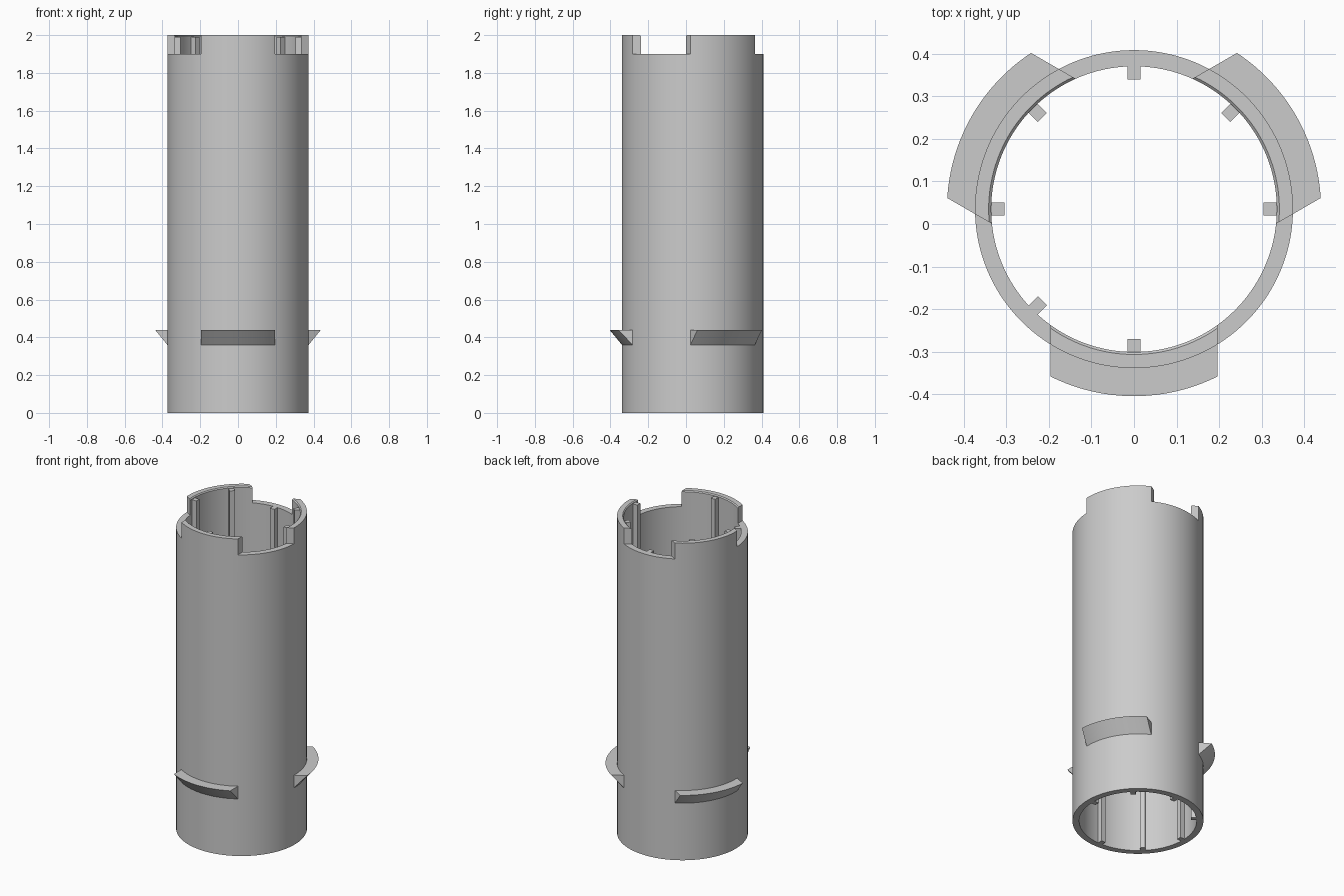
import bpy, bmesh
from math import sin, cos, asin, pi, radians
from mathutils import Matrix, Vector

cube = bpy.data.objects.get("Cube")
if cube:
    bpy.data.objects.remove(cube, do_unlink=True)

CENTRE = Vector((0, 0.035, 0))
R_OUT, R_IN = 0.374, 0.336
HEIGHT, NOTCH_Z = 2.0, 1.9
HALF = 0.197                      # half width of the raised tabs and clips
SEGMENTS = 144

grey = bpy.data.materials.new("light_grey")
grey.use_nodes = True
grey.diffuse_color = (0.6, 0.6, 0.6, 1)
grey.node_tree.nodes["Principled BSDF"].inputs["Base Color"].default_value = grey.diffuse_color


def finish(bm, name, turn=0):
    bmesh.ops.recalc_face_normals(bm, faces=bm.faces)
    mesh = bpy.data.meshes.new(name)
    bm.to_mesh(mesh)
    bm.free()
    mesh.transform(Matrix.Translation(CENTRE) @ Matrix.Rotation(radians(turn), 4, "Z"))
    mesh.materials.append(grey)
    obj = bpy.data.objects.new(name, mesh)
    bpy.context.collection.objects.link(obj)
    return obj


def smooth(obj):
    bpy.ops.object.select_all(action="DESELECT")
    obj.select_set(True)
    bpy.context.view_layer.objects.active = obj
    bpy.ops.object.shade_smooth_by_angle(angle=radians(30))


def sweep(bm, profile, angles_at, steps, closed):
    """Turn a closed (radius, z) profile about the z axis."""
    rings = []
    for i in range(steps):
        ring = []
        for r, z in profile:
            a = angles_at(r, i)
            ring.append(bm.verts.new((r * cos(a), r * sin(a), z)))
        rings.append(ring)
    n = len(profile)
    for i in range(steps if closed else steps - 1):
        a, b = rings[i], rings[(i + 1) % steps]
        for j in range(n):
            k = (j + 1) % n
            bm.faces.new((a[j], a[k], b[k], b[j]))
    if not closed:
        bm.faces.new(rings[0])
        bm.faces.new(rings[-1])


def prism(bm, points, z0, z1):
    face = bm.faces.new([bm.verts.new((x, y, z0)) for x, y in points])
    top = bmesh.ops.extrude_face_region(bm, geom=[face])["geom"]
    verts = [v for v in top if isinstance(v, bmesh.types.BMVert)]
    bmesh.ops.translate(bm, verts=verts, vec=(0, 0, z1 - z0))


# Tube wall with a small chamfer on the inner top edge
bm = bmesh.new()
wall = [(R_IN, 0), (R_OUT, 0), (R_OUT, HEIGHT), (R_IN + 0.006, HEIGHT), (R_IN, HEIGHT - 0.006)]
sweep(bm, wall, lambda r, i: 2 * pi * i / SEGMENTS, SEGMENTS, True)
tube = finish(bm, "tube")

# Three notches cut into the rim, leaving parallel-sided tabs
bm = bmesh.new()
for turn in (90, 210, 330):
    a = radians(turn)
    tip = Vector((cos(a), sin(a))) * HALF / cos(pi / 6)
    left, right = (Vector((cos(a + s), sin(a + s))) for s in (pi / 3, -pi / 3))
    prism(bm, [tip, tip + right * 0.4, tip + right * 0.4 + left * 0.4, tip + left * 0.4],
          NOTCH_Z, HEIGHT + 0.1)
cutter = finish(bm, "notch_cutter")
cutter.hide_render = True
cut = tube.modifiers.new("notches", "BOOLEAN")
cut.operation = "DIFFERENCE"
cut.solver = "EXACT"
cut.object = cutter
bpy.context.view_layer.objects.active = tube
bpy.ops.object.modifier_apply(modifier=cut.name)
bpy.data.objects.remove(cutter, do_unlink=True)
smooth(tube)

# Three outer clips: flat on top, sloping back to the wall underneath
STEPS = 33
clip = [(R_OUT - 0.01, 0.36), (R_OUT, 0.36), (0.44, 0.44), (R_OUT - 0.01, 0.44)]
for name, turn in (("front", 270), ("back_left", 30), ("back_right", 150)):
    bm = bmesh.new()
    sweep(bm, clip, lambda r, i: asin(HALF / r) * (2 * i / (STEPS - 1) - 1), STEPS, False)
    smooth(finish(bm, name + "_clip", turn))

# Inner ribs, shorter where they stand in a notch
for turn in (0, 45, 90, 135, 180, 225, 270):
    top = NOTCH_Z if turn in (90, 225) else HEIGHT - 0.01
    bm = bmesh.new()
    x0, x1, w = 0.305, R_IN + 0.008, 0.015
    prism(bm, [(x0, -w), (x1, -w), (x1, w), (x0, w)], 0, top)
    finish(bm, f"inner_rib_{turn}", turn)
